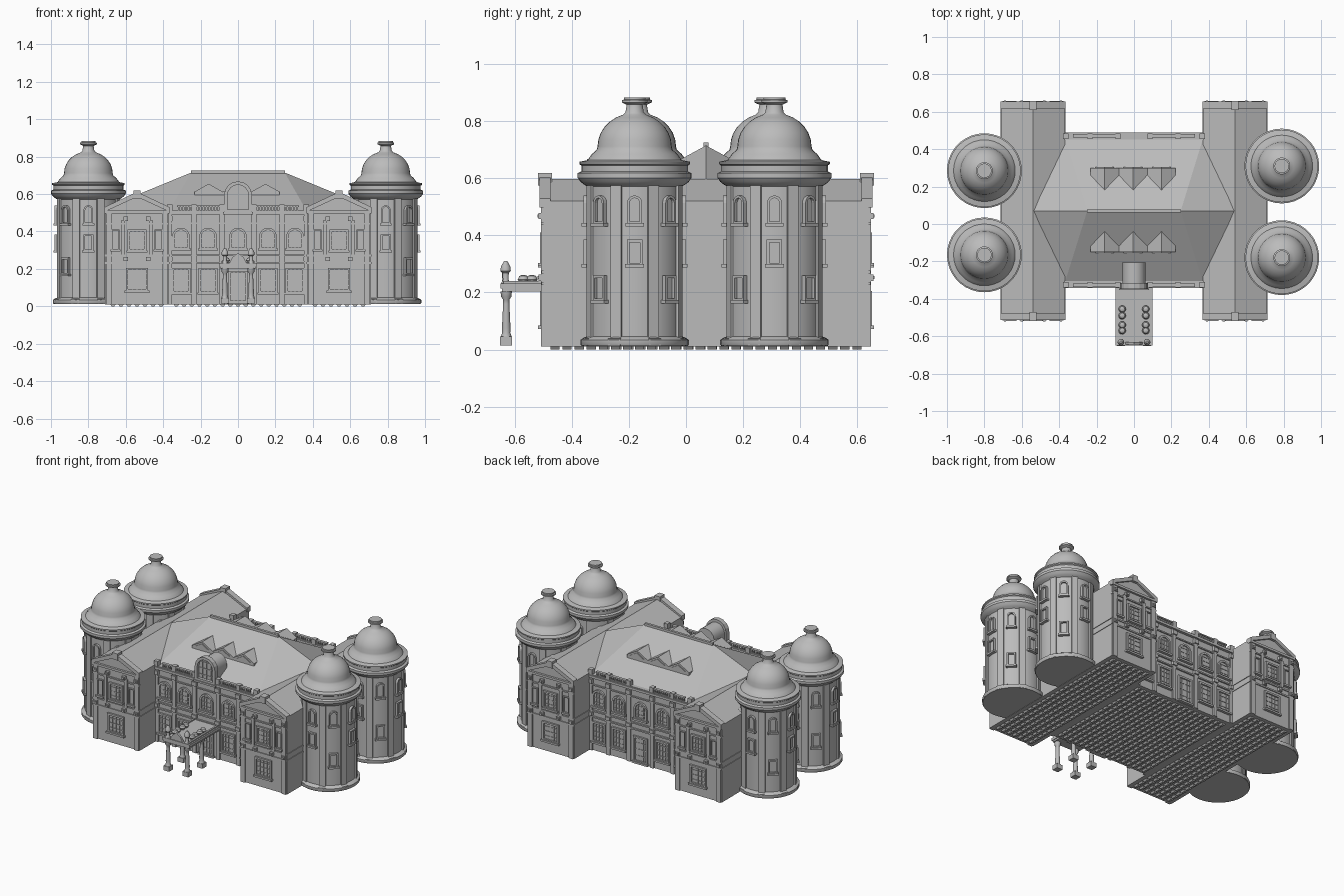
import bpy, bmesh, math
from mathutils import Matrix, Vector

if "Cube" in bpy.data.objects:
    bpy.data.objects.remove(bpy.data.objects["Cube"])

stone = bpy.data.materials.new("grey_stone")
stone.use_nodes = True
GREY = (0.5, 0.5, 0.5, 1)
stone.diffuse_color = GREY
stone.node_tree.nodes["Principled BSDF"].inputs["Base Color"].default_value = GREY
IDENT = Matrix.Identity(4)


def finish(name, bm, smooth=False):
    bmesh.ops.recalc_face_normals(bm, faces=bm.faces)
    me = bpy.data.meshes.new(name)
    bm.to_mesh(me)
    bm.free()
    me.materials.append(stone)
    if smooth:
        for p in me.polygons:
            p.use_smooth = True
        me.set_sharp_from_angle(angle=math.radians(35))
    ob = bpy.data.objects.new(name, me)
    bpy.context.collection.objects.link(ob)


def prism(bm, pts, y0, y1, M=IDENT):
    """Extrude an (x, z) outline from y0 to y1."""
    a = [bm.verts.new(M @ Vector((x, y0, z))) for x, z in pts]
    b = [bm.verts.new(M @ Vector((x, y1, z))) for x, z in pts]
    n = len(pts)
    bm.faces.new(a)
    bm.faces.new(b[::-1])
    for i in range(n):
        j = (i + 1) % n
        bm.faces.new((a[i], b[i], b[j], a[j]))


def box(bm, x0, x1, y0, y1, z0, z1, M=IDENT):
    prism(bm, [(x0, z0), (x1, z0), (x1, z1), (x0, z1)], y0, y1, M)


def lathe(bm, profile, cx, cy, seg=32):
    """Spin an (r, z) profile around a vertical axis."""
    rings = []
    for r, z in profile:
        rings.append([bm.verts.new((cx + r * math.cos(math.tau * i / seg),
                                    cy + r * math.sin(math.tau * i / seg), z)) for i in range(seg)])
    for lo, hi in zip(rings, rings[1:]):
        for i in range(seg):
            j = (i + 1) % seg
            bm.faces.new((lo[i], lo[j], hi[j], hi[i]))
    bm.faces.new(rings[0][::-1])
    bm.faces.new(rings[-1])


def outline(u, w, z0, z1, arch):
    pts = [(u - w, z0), (u + w, z0)]
    if not arch:
        return pts + [(u + w, z1), (u - w, z1)]
    return pts + [(u + w * math.cos(math.pi * i / 8), z1 - w + w * math.sin(math.pi * i / 8))
                  for i in range(9)]


def window(bm, M, u, z0, z1, w, arch=False, bars=True, t=0.012, d=0.012):
    """Frame, pane, sill and glazing bars on the plane y = 0, outward is -y."""
    out, inn = outline(u, w, z0, z1, arch), outline(u, w - t, z0 + t, z1 - t, arch)
    for i in range(len(out)):
        j = (i + 1) % len(out)
        prism(bm, [out[i], out[j], inn[j], inn[i]], -d, 0.01, M)
    prism(bm, inn, -0.002, 0.01, M)
    box(bm, u - w - 0.006, u + w + 0.006, -d - 0.006, 0.01, z0 - 0.008, z0 + 0.004, M)
    if bars:
        for k in (-1, 0, 1):
            x = u + k * w * 0.42
            box(bm, x - 0.002, x + 0.002, -0.006, 0.01, z0, z1 - t, M)
        for k in (1, 2, 3):
            z = z0 + (z1 - z0) * k / 4
            box(bm, u - w + t, u + w - t, -0.006, 0.01, z - 0.002, z + 0.002, M)


def side(y, back, x=0):
    M = Matrix.Translation((x, y, 0))
    return M @ Matrix.Rotation(math.pi, 4, 'Z') if back else M


# Wings: walls with gabled roof, then trim on both end facades
WX, WH, Y0, Y1 = 0.54, 0.17, -0.50, 0.64
for s, name in ((1, "left"), (-1, "right")):
    cx = s * WX
    bm = bmesh.new()
    prism(bm, [(cx - WH, 0.01), (cx + WH, 0.01), (cx + WH, 0.52), (cx, 0.597), (cx - WH, 0.52)], Y0, Y1)
    finish(name + "_wing", bm)
    bm = bmesh.new()
    for z, h in ((0.232, 0.005), (0.272, 0.005)):
        box(bm, cx - WH - 0.004, cx + WH + 0.004, Y0 - 0.006, Y1 + 0.006, z - h, z + h)
    finish(name + "_wing_string_course", bm)
    bm = bmesh.new()
    for y, back in ((Y0, False), (Y1, True)):
        M = side(y, back, cx)
        for e in (-1, 1):
            prism(bm, [(e * 0.174, 0.505), (e * 0.174, 0.53), (0, 0.612), (0, 0.585)], -0.014, 0.025, M)
            box(bm, e * 0.15 - 0.016, e * 0.15 + 0.016, -0.009, 0.01, 0.01, 0.50, M)
            box(bm, e * 0.075 - 0.01, e * 0.075 + 0.01, -0.009, 0.01, 0.275, 0.46, M)
            for z in (0.252, 0.468):
                for u in (0.15, 0.06):
                    box(bm, e * u - 0.012, e * u + 0.012, -0.017, 0.01, z - 0.011, z + 0.011, M)
                    box(bm, e * u - 0.006, e * u + 0.006, -0.021, 0.01, z - 0.005, z + 0.005, M)
        box(bm, -0.174, 0.174, -0.014, 0.01, 0.497, 0.512, M)
        box(bm, -0.172, 0.172, -0.008, 0.01, 0.437, 0.446, M)
        box(bm, -0.02, 0.02, -0.018, 0.03, 0.575, 0.618, M)
        window(bm, M, 0, 0.08, 0.205, 0.06)
        window(bm, M, 0, 0.295, 0.41, 0.05)
        for u in (-0.115, 0.115):
            window(bm, M, u, 0.30, 0.41, 0.022, bars=False, t=0.006)
    finish(name + "_wing_facade_trim", bm)

# Central block
CY0, CY1, CW = -0.325, 0.47, 0.38
bm = bmesh.new()
box(bm, -CW, CW, CY0, CY1, 0.01, 0.51)
finish("central_block", bm)

# Hipped roof meeting the wing roofs
bm = bmesh.new()
for s in (-1, 1):
    for p in ((0.25, 0.07, 0.715), (0.535, 0.07, 0.598), (0.37, 0.40, 0.525), (0.37, -0.26, 0.525),
              (0.37, CY0 + 0.01, 0.505), (0.37, CY1 - 0.01, 0.505), (0.5, 0.07, 0.5)):
        bm.verts.new((s * p[0], p[1], p[2]))
bmesh.ops.convex_hull(bm, input=bm.verts)
finish("hipped_roof", bm)
bm = bmesh.new()
box(bm, -0.25, 0.25, 0.062, 0.078, 0.70, 0.726)
finish("roof_ridge", bm)

# Rows of gabled dormers on both slopes
bm = bmesh.new()
for y, back in ((-0.15, False), (0.30, True)):
    for k in (-1, 0, 1):
        M = side(y, back, k * 0.152 - 0.005)
        prism(bm, [(-0.076, 0.59), (0.076, 0.59), (0.076, 0.612), (0, 0.655), (-0.076, 0.612)], 0, 0.15, M)
        prism(bm, [(-0.05, 0.614), (0.05, 0.614), (0, 0.643)], -0.006, 0.01, M)
finish("dormers", bm)

# Arched dormer over the entrance
bm = bmesh.new()
M = side(CY0, False)
prism(bm, outline(0, 0.062, 0.50, 0.65, True), 0, 0.12, M)
window(bm, M, 0, 0.50, 0.668, 0.074, arch=True, t=0.018, d=0.022)
finish("arched_dormer", bm, True)

# Central facades: pilasters, windows, cornices and balustrade
bm = bmesh.new()
for y, back in ((CY0, False), (CY1, True)):
    M = side(y, back)
    for z0, z1, d in ((0.228, 0.237, 0.01), (0.268, 0.277, 0.01), (0.44, 0.448, 0.008),
                      (0.492, 0.508, 0.018), (0.508, 0.513, 0.012)):
        box(bm, -CW, CW, -d, 0.01, z0, z1, M)
    for u in (0.235, 0.365, 0.085):
        for s in (-1, 1):
            x = s * u
            box(bm, x - 0.013, x + 0.013, -0.01, 0.01, 0.01, 0.5, M)
            box(bm, x - 0.016, x + 0.016, -0.018, 0.01, 0.455, 0.482, M)
            box(bm, x - 0.016, x + 0.016, -0.018, 0.01, 0.242, 0.264, M)
            box(bm, x - 0.014, x + 0.014, -0.014, 0.016, 0.51, 0.545, M)
    for u in (-0.305, -0.16, 0.16, 0.305):
        window(bm, M, u, 0.07, 0.205, 0.05)
        window(bm, M, u, 0.305, 0.42, 0.047, arch=True)
    window(bm, M, 0, 0.305, 0.42, 0.047, arch=True)
    window(bm, M, 0, 0.02, 0.19, 0.052)
    for s in (-1, 1):
        a, b = sorted((s * 0.09, s * 0.325))
        box(bm, a, b, -0.012, 0.008, 0.532, 0.54, M)
        for i in range(15):
            x = a + (b - a) * (i + 0.5) / 15
            box(bm, x - 0.004, x + 0.004, -0.007, 0.003, 0.51, 0.533, M)
finish("central_facade_trim", bm)

# Entrance porch
bm = bmesh.new()
box(bm, -0.095, 0.095, -0.645, CY0, 0.203, 0.214)
box(bm, -0.1, 0.1, -0.65, CY0, 0.214, 0.232)
for s in (-1, 1):
    box(bm, s * 0.085 - 0.006, s * 0.085 + 0.006, -0.64, CY0, 0.232, 0.240)
prism(bm, [(-0.045, 0.232), (0.045, 0.232), (0.03, 0.262), (0, 0.285), (-0.03, 0.262)], -0.645, -0.63)
finish("porch_deck", bm)
bm = bmesh.new()
for x in (-0.07, 0.07):
    for y in (-0.63, -0.48):
        box(bm, x - 0.021, x + 0.021, y - 0.021, y + 0.021, 0.015, 0.045)
        lathe(bm, [(0.019, 0.045), (0.014, 0.06), (0.015, 0.075), (0.011, 0.16), (0.011, 0.175),
                   (0.018, 0.185), (0.02, 0.204)], x, y, 12)
    lathe(bm, [(0.016, 0.232), (0.01, 0.245), (0.011, 0.268), (0.018, 0.275), (0.017, 0.29),
               (0.006, 0.31)], x, -0.632, 12)
    for y in (-0.57, -0.54, -0.49, -0.455):
        lathe(bm, [(0.012, 0.232), (0.02, 0.245), (0.014, 0.258), (0.004, 0.262)], x * 0.9, y, 12)
finish("porch_columns_and_urns", bm, True)

# Domed corner towers
TOWER = [(0.186, 0.012), (0.190, 0.018), (0.190, 0.034), (0.178, 0.042), (0.167, 0.046), (0.167, 0.572),
         (0.180, 0.580), (0.190, 0.588), (0.200, 0.602), (0.200, 0.618), (0.187, 0.624), (0.187, 0.645),
         (0.194, 0.650), (0.194, 0.658), (0.165, 0.664), (0.150, 0.685), (0.133, 0.700)]
TOWER += [(0.13 * math.cos(a), 0.712 + 0.117 * math.sin(a)) for a in
          [math.radians(d) for d in range(0, 76, 12)]]
TOWER += [(0.032, 0.832), (0.028, 0.858), (0.045, 0.866), (0.045, 0.874), (0.038, 0.876), (0.038, 0.884)]
TOWERS = {"front_left": (0.79, -0.18), "back_left": (0.79, 0.31),
          "front_right": (-0.80, -0.165), "back_right": (-0.80, 0.285)}
for name, (cx, cy) in TOWERS.items():
    bm = bmesh.new()
    lathe(bm, TOWER, cx, cy, 36)
    finish(name + "_tower", bm, True)
    bm = bmesh.new()
    for k in range(16):
        a = math.tau * k / 16
        M = Matrix.Translation((cx, cy, 0)) @ Matrix.Rotation(a, 4, 'Z') @ Matrix.Translation((0, -0.166, 0))
        if k % 2:
            box(bm, -0.02, 0.02, -0.008, 0.01, 0.04, 0.575, M)
            box(bm, -0.023, 0.023, -0.022, 0.01, 0.014, 0.038, M)
            continue
        window(bm, M, 0, 0.44, 0.54, 0.026, arch=True, bars=False, t=0.009, d=0.014)
        z = 0.17 if k % 4 else 0.295
        window(bm, M, 0, z, z + 0.09, 0.027, bars=False, t=0.009, d=0.014)
    finish(name + "_tower_trim", bm)

# Studded underside
bm = bmesh.new()


def studs(x0, x1, y0, y1, step=0.042):
    nx, ny = round((x1 - x0) / step), round((y1 - y0) / step)
    for i in range(nx):
        for j in range(ny):
            x, y = x0 + (i + 0.5) * (x1 - x0) / nx, y0 + (j + 0.5) * (y1 - y0) / ny
            prism(bm, [(x - 0.016, 0.012), (x + 0.016, 0.012), (x + 0.007, 0), (x - 0.007, 0)],
                  y - 0.016, y + 0.016)


for s in (-1, 1):
    studs(s * WX - 0.15, s * WX + 0.15, Y0 + 0.02, Y1 - 0.02)
studs(-0.35, 0.35, CY0 + 0.02, CY1 - 0.02)
finish("foundation_studs", bm)
